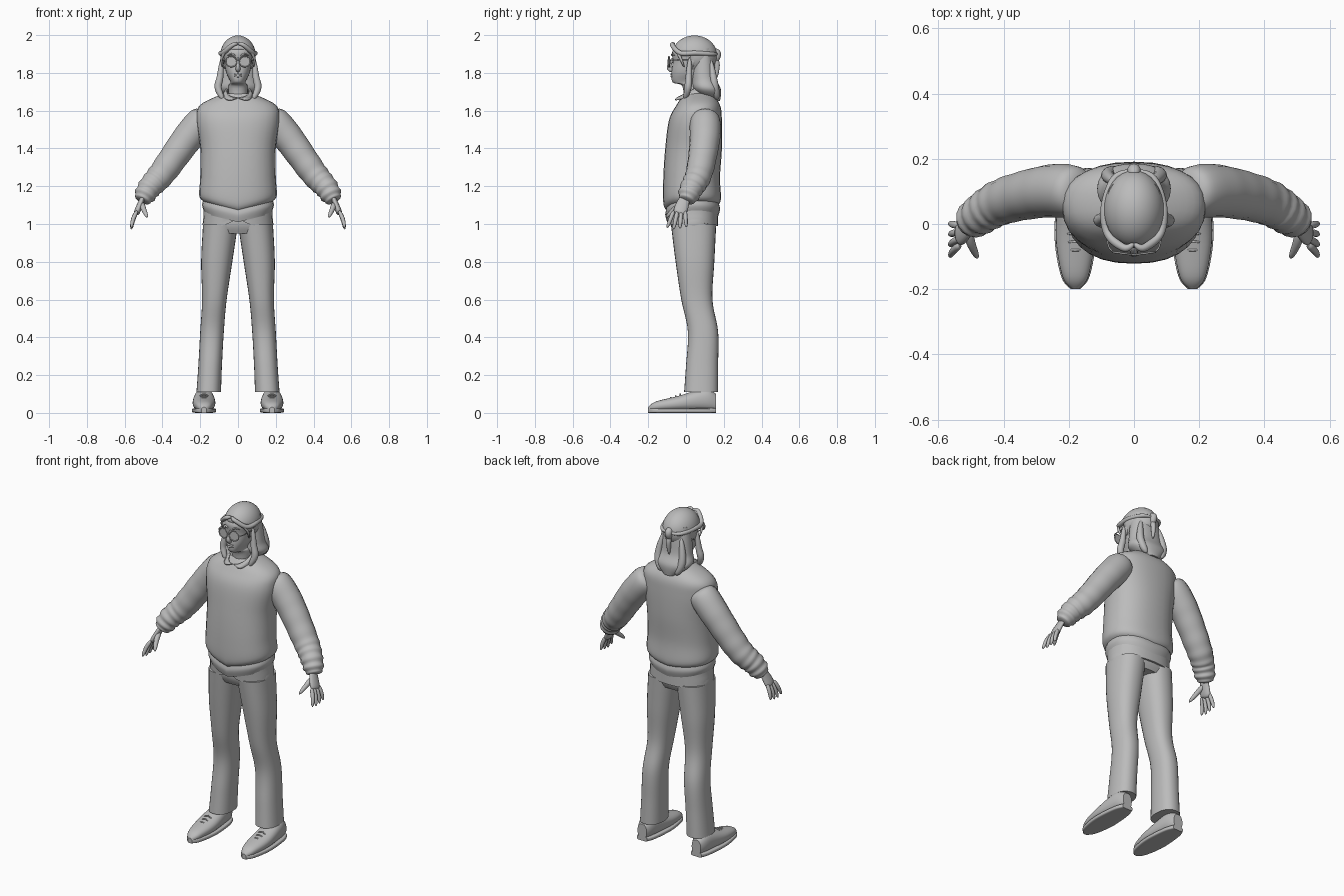
import bpy, bmesh, math
from mathutils import Vector

if "Cube" in bpy.data.objects:
    bpy.data.objects.remove(bpy.data.objects["Cube"], do_unlink=True)

shade = (.5, .5, .5, 1)
grey = bpy.data.materials.new("plain grey")
grey.use_nodes = True
grey.diffuse_color = shade
grey.node_tree.nodes["Principled BSDF"].inputs["Base Color"].default_value = shade


def finish(name, bm, mirror=False, thickness=0):
    """Turn a bmesh into a smooth object with its modifiers."""
    bmesh.ops.recalc_face_normals(bm, faces=bm.faces)
    for face in bm.faces:
        face.smooth = len(face.verts) < 5
    mesh = bpy.data.meshes.new(name)
    bm.to_mesh(mesh)
    bm.free()
    mesh.materials.append(grey)
    obj = bpy.data.objects.new(name, mesh)
    bpy.context.collection.objects.link(obj)
    if thickness:
        obj.modifiers.new("thickness", 'SOLIDIFY').thickness = thickness
    if mirror:
        obj.modifiers.new("mirror", 'MIRROR').use_mirror_merge = False


def skin(name, rings, mirror):
    """Bridge rings of points with quads and close both ends."""
    bm = bmesh.new()
    loops = [[bm.verts.new(p) for p in ring] for ring in rings]
    for low, high in zip(loops, loops[1:]):
        for i in range(len(low)):
            bm.faces.new((low[i - 1], low[i], high[i], high[i - 1]))
    bm.faces.new(loops[0])
    bm.faces.new(loops[-1])
    finish(name, bm, mirror)


def spline(rows, steps):
    """Smooth curve through rows of any length."""
    rows = [Vector(row) for row in rows]
    rows = [rows[0]] + rows + [rows[-1]]
    result = []
    for before, start, end, after in zip(rows, rows[1:], rows[2:], rows[3:]):
        for k in range(steps):
            t = k / steps
            ease = t * t * (3 - 2 * t)
            result.append(start.lerp(end, ease)
                          + (end - before) / 2 * t * (1 - t) ** 2
                          - (after - start) / 2 * t * t * (1 - t))
    return result + [rows[-1]]


def oval(count, power=2):
    for i in range(count):
        angle = math.tau * i / count
        c, s = math.cos(angle), math.sin(angle)
        yield (math.copysign(abs(c) ** (2 / power), c),
               math.copysign(abs(s) ** (2 / power), s))


def loft(name, sections, power=2.3, lengthwise=False, warp=None, mirror=False):
    """Sections are (position, low u, high u, low v, high v)."""
    rings = []
    for h, left, right, low, high in spline(sections, 6):
        ring = []
        for c, s in oval(28, power):
            u = (left + right + c * (right - left)) / 2
            v = (low + high + s * (high - low)) / 2
            p = Vector((u, h, v) if lengthwise else (u, v, h))
            if warp:
                warp(p)
            ring.append(p)
        rings.append(ring)
    skin(name, rings, mirror)


def body(*rows):
    """Expand symmetrical rows (height, half width, front, back)."""
    return [(z, -w, w, front, back) for z, w, front, back in rows]


def tube(name, points, start, end, flat=1, side=(0, 1, 0), steps=6, rounding=6,
         ripple=0, mirror=True):
    """Tapered tube with rounded ends; its wide direction follows side."""
    path = spline(points, steps)
    last = len(path) - 1
    rings = []
    for i, p in enumerate(path):
        t = i / last
        d = (path[min(i + 1, last)] - path[max(i - 1, 0)]).normalized()
        u = d.cross(Vector(side)).normalized()
        v = u.cross(d)
        r = start + (end - start) * t + ripple * t * t * math.sin(60 * t)
        r *= max(.2, ((1 - t ** rounding) * (1 - (1 - t) ** rounding)) ** .5)
        rings.append([p + r * (v * c + u * s * flat) for c, s in oval(16)])
    skin(name, rings, mirror)


UP = (0, 0, 1)


# Sweater whose hem droops at the middle
def droop(p):
    fade = max(0, min(1, (1.25 - p.z) * 8))
    depth = .05 if p.y < .03 else .02
    p.z -= depth * fade * max(0, 1 - abs(p.x) * 5)


loft("sweater", body((1.12, .18, -.1, .17), (1.15, .205, -.12, .185), (1.25, .2, -.12, .18),
                     (1.4, .2, -.11, .19), (1.55, .22, -.09, .19), (1.63, .2, -.05, .18),
                     (1.69, .08, -.01, .14)), warp=droop)
loft("sweater_hem", body((1.06, .175, -.1, .17), (1.1, .19, -.11, .18), (1.14, .18, -.1, .17)), warp=droop)
tube("sleeve", [(.16, .1, 1.58), (.27, .1, 1.45), (.4, .07, 1.27), (.47, .03, 1.19), (.51, 0, 1.12)],
     .09, .052, steps=14, rounding=20, ripple=.005)


# Shirt tail with a notch at the front, and open collar
def notch(p):
    if p.z < 1.03:
        p.z += .04 * max(0, 1 - abs(p.x) * 14) * (p.y < 0) + .2 * max(0, abs(p.x) - .1)


loft("shirt_tail", body((.99, .185, -.09, .17), (1.1, .18, -.1, .17)), warp=notch)

bm = bmesh.new()
edges = []
for k in range(13):
    angle = math.pi * (k / 12 - .5)
    c, s = math.cos(angle), math.sin(angle)
    flare = .035 * max(0, -s) ** 4
    edges.append((bm.verts.new((.06 * c + .004, .03 + .08 * s, 1.71 + .04 * s)),
                  bm.verts.new((.085 * c + flare, .04 + .1 * s, 1.68 + .02 * s))))
for (a, b), (c, d) in zip(edges, edges[1:]):
    bm.faces.new((a, b, d, c))
finish("shirt_collar", bm, mirror=True, thickness=.008)

# Hands
tube("palm", [(.5, 0, 1.15), (.52, -.02, 1.1), (.54, -.035, 1.05)], .027, .042, flat=.45, rounding=9)
for k, finger in enumerate(("index", "middle", "ring", "little")):
    root, tip = .02 * k - .065, .034 * k - .1
    length = .1 - .008 * abs(k - 1.3)
    tube(finger + "_finger", [(.535, root, 1.07), (.555, (root + tip) / 2, 1.07 - length / 2),
                              (.565, tip, 1.07 - length)], .013, .009)
tube("thumb", [(.51, -.02, 1.11), (.5, -.06, 1.08), (.48, -.105, 1.035)], .018, .01)

# Trousers
loft("trouser_hips", body((.95, .17, -.06, .14), (1, .187, -.08, .16), (1.09, .17, -.08, .16)))
loft("trouser_leg", [(1, 0, .185, -.08, .16), (.8, .03, .195, -.055, .15), (.6, .06, .19, -.025, .14),
                     (.43, .075, .2, .01, .17), (.25, .085, .21, 0, .17), (.11, .09, .22, -.01, .17)],
     mirror=True)

# Shoes
outline = [(-.2, .17, .19, .03), (-.16, .14, .22, .06), (-.04, .12, .24, .09),
           (.1, .13, .23, .13), (.16, .15, .21, .1)]
loft("shoe_upper", [(y, a, b, .01, top) for y, a, b, top in outline], lengthwise=True, mirror=True)
loft("shoe_sole", [(y, a - .004, b + .004, 0, .025) for y, a, b, top in outline],
     power=5, lengthwise=True, mirror=True)
for k in range(3):
    y, z = -.08 + .025 * k, .078 + .009 * k
    tube("shoe_lace", [(.155, y, z - .007), (.18, y, z + .003), (.205, y, z - .007)], .004, .004, side=UP)

# Head and face
loft("head", body((1.64, .05, -.01, .11), (1.73, .05, -.02, .1), (1.75, .04, -.07, .09),
                  (1.8, .062, -.077, .11), (1.86, .073, -.07, .13), (1.92, .075, -.07, .13),
                  (1.98, .03, -.01, .07)))
tube("nose", [(0, -.07, 1.88), (0, -.09, 1.83), (0, -.07, 1.81)], .009, .015, mirror=False)
for name, z in (("upper_lip", 1.793), ("lower_lip", 1.782)):
    tube(name, [(-.025, -.067, z), (0, -.078, z), (.025, -.067, z)], .006, .006, side=UP,
         rounding=3, mirror=False)
tube("eyebrow", [(.015, -.074, 1.89), (.035, -.072, 1.9), (.056, -.058, 1.89)], .006, .003, side=UP)
tube("ear", [(.074, .03, 1.88), (.083, .035, 1.86), (.073, .025, 1.825)], .02, .01, flat=.5)

# Glasses
rim = [(.036 + .029 * c, -.09 + .004 * c, 1.86 + .028 * s) for c, s in oval(24)]
tube("glasses_rim", rim + rim[:3], .003, .003, steps=2, rounding=99)
bm = bmesh.new()
bm.faces.new([bm.verts.new(p) for p in rim])
finish("glasses_lens", bm, mirror=True, thickness=.002)
tube("glasses_bridge", [(-.01, -.09, 1.865), (0, -.095, 1.868), (.01, -.09, 1.865)], .003, .003,
     side=UP, mirror=False)
tube("glasses_temple", [(.064, -.086, 1.866), (.08, -.06, 1.868), (.083, .03, 1.868)], .003, .003, side=UP)

# Hair cap, opened at the face
bm = bmesh.new()
bmesh.ops.create_uvsphere(bm, u_segments=32, v_segments=20, radius=1)
for v in bm.verts:
    v.co = Vector((v.co.x * .094, .045 + v.co.y * .12, 1.893 + v.co.z * .105))
centres = [(f, f.calc_center_median()) for f in bm.faces]
face_side = [f for f, p in centres if p.y < .015 and p.z < 1.93 - .35 * abs(p.x)]
bmesh.ops.delete(bm, geom=face_side, context='FACES')
finish("hair_cap", bm, thickness=.006)

# Long hair over the shoulders
loft("back_hair", body((1.93, .08, .03, .14), (1.85, .09, .03, .15), (1.77, .1, .03, .16),
                       (1.71, .11, .04, .185), (1.65, .04, .11, .18)))
tube("side_lock", [(.085, .02, 1.88), (.095, .015, 1.78), (.105, .01, 1.72), (.08, -.005, 1.66)], .02, .024, rounding=3)
tube("back_lock", [(.06, .13, 1.87), (.08, .15, 1.74), (.05, .165, 1.66)], .02, .028, rounding=3)

# Swept front locks, tied at the back
tube("front_lock", [(0, -.06, 1.955), (.03, -.073, 1.947), (.08, -.03, 1.905), (.09, .05, 1.905),
                    (.06, .14, 1.9), (0, .165, 1.9)], .014, .012, side=UP)
tube("temple_lock", [(.06, -.055, 1.925), (.085, -.03, 1.88), (.082, -.01, 1.83)], .01, .005)
tube("hair_knot", [(0, .145, 1.92), (0, .165, 1.9), (0, .155, 1.86)], .022, .022, rounding=4, mirror=False)
tube("pony_tail", [(0, .155, 1.88), (0, .165, 1.84), (0, .16, 1.77)], .02, .012, rounding=3, mirror=False)
